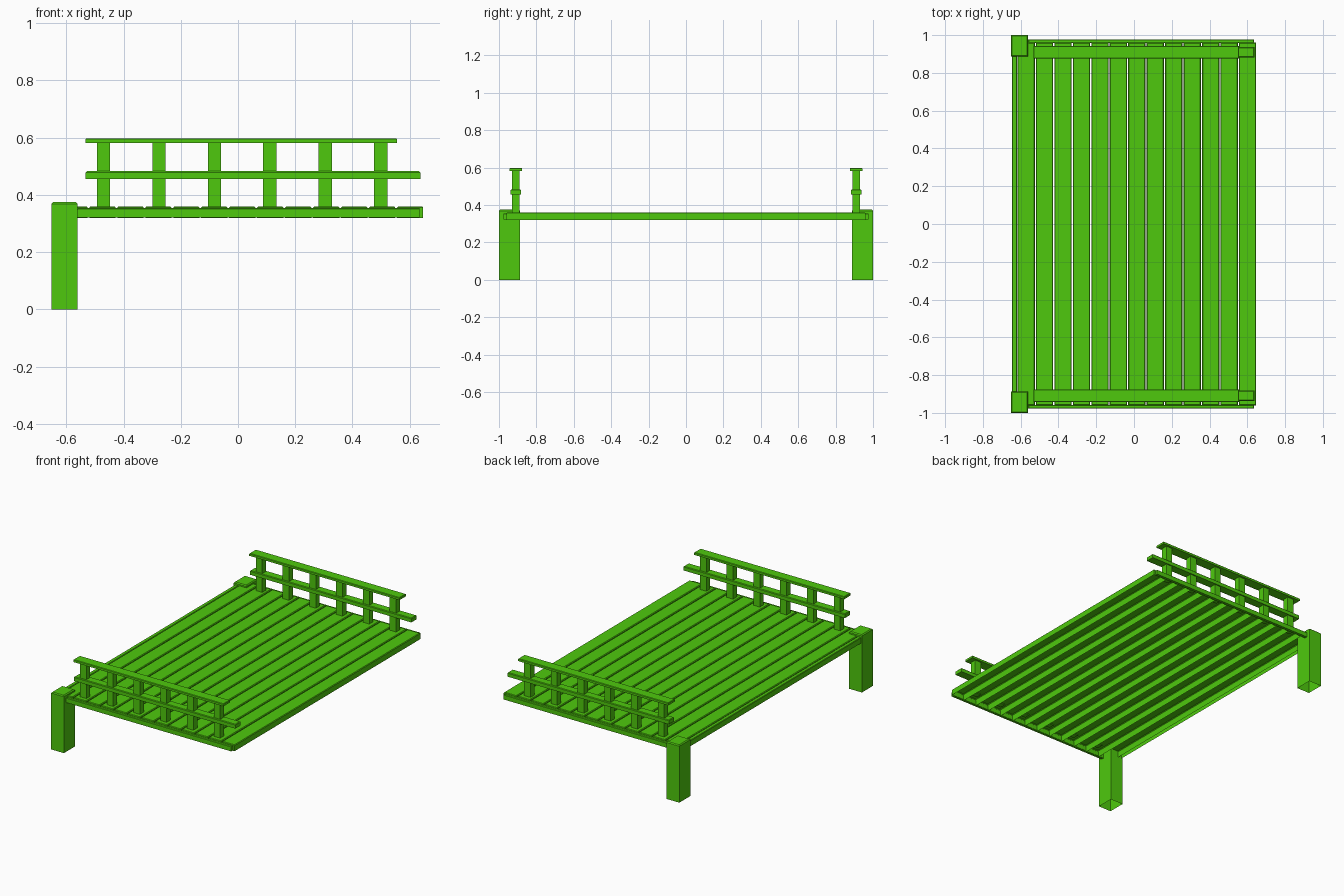
import bpy, bmesh

if "Cube" in bpy.data.objects:
    bpy.data.objects.remove(bpy.data.objects["Cube"])

mat = bpy.data.materials.new("green")
mat.diffuse_color = (0.077, 0.584, 0.004, 1)
mat.use_nodes = True
mat.node_tree.nodes["Principled BSDF"].inputs["Base Color"].default_value = mat.diffuse_color


def box(name, x, y, z, c=0.004, open_bottom=False):
    """Box spanning the given ranges, top edge chamfered by c."""
    bm = bmesh.new()

    def ring(i, h):
        return [bm.verts.new((x[a] + (i if a == 0 else -i), y[b] + (i if b == 0 else -i), h))
                for a, b in ((0, 0), (1, 0), (1, 1), (0, 1))]

    rings = [ring(0, z[0]), ring(0, z[1] - c), ring(c, z[1])]
    for lo, hi in zip(rings, rings[1:]):
        for i in range(4):
            j = (i + 1) % 4
            bm.faces.new((lo[i], lo[j], hi[j], hi[i]))
    bm.faces.new(rings[-1])
    if not open_bottom:
        bm.faces.new(rings[0][::-1])
    me = bpy.data.meshes.new(name)
    bm.to_mesh(me)
    bm.free()
    me.materials.append(mat)
    ob = bpy.data.objects.new(name, me)
    bpy.context.collection.objects.link(ob)
    return ob


# deck planks: hollow from below, running front to back
pitch = 0.0977
for i in range(13):
    x0 = -0.62 + i * pitch
    box(f"deck_plank_{i + 1}", (x0 + 0.003, x0 + pitch - 0.003), (-0.96, 0.96),
        (0.32, 0.36), open_bottom=True)

# narrow trim along the post side
box("edge_trim", (-0.645, -0.62), (-0.96, 0.96), (0.32, 0.358), 0.003, True)

for side, s in (("front", -1), ("back", 1)):
    def span(a, b):
        return tuple(sorted((s * a, s * b)))

    # corner post and side beam
    box(f"{side}_leg", (-0.652, -0.56), span(0.887, 1.0), (0, 0.375), 0.006, True)
    box(f"{side}_beam", (-0.56, 0.635), span(0.958, 0.977), (0.322, 0.354), 0.003)
    # railing
    box(f"{side}_top_rail", (-0.532, 0.555), span(0.876, 0.943), (0.582, 0.598), 0.003)
    box(f"{side}_middle_rail", (-0.532, 0.637), span(0.882, 0.937), (0.456, 0.483))
    for i in range(6):
        cx = -0.47 + i * 0.1937
        box(f"{side}_baluster_{i + 1}", (cx - 0.023, cx + 0.023), span(0.889, 0.929),
            (0.355, 0.584), 0.001)
